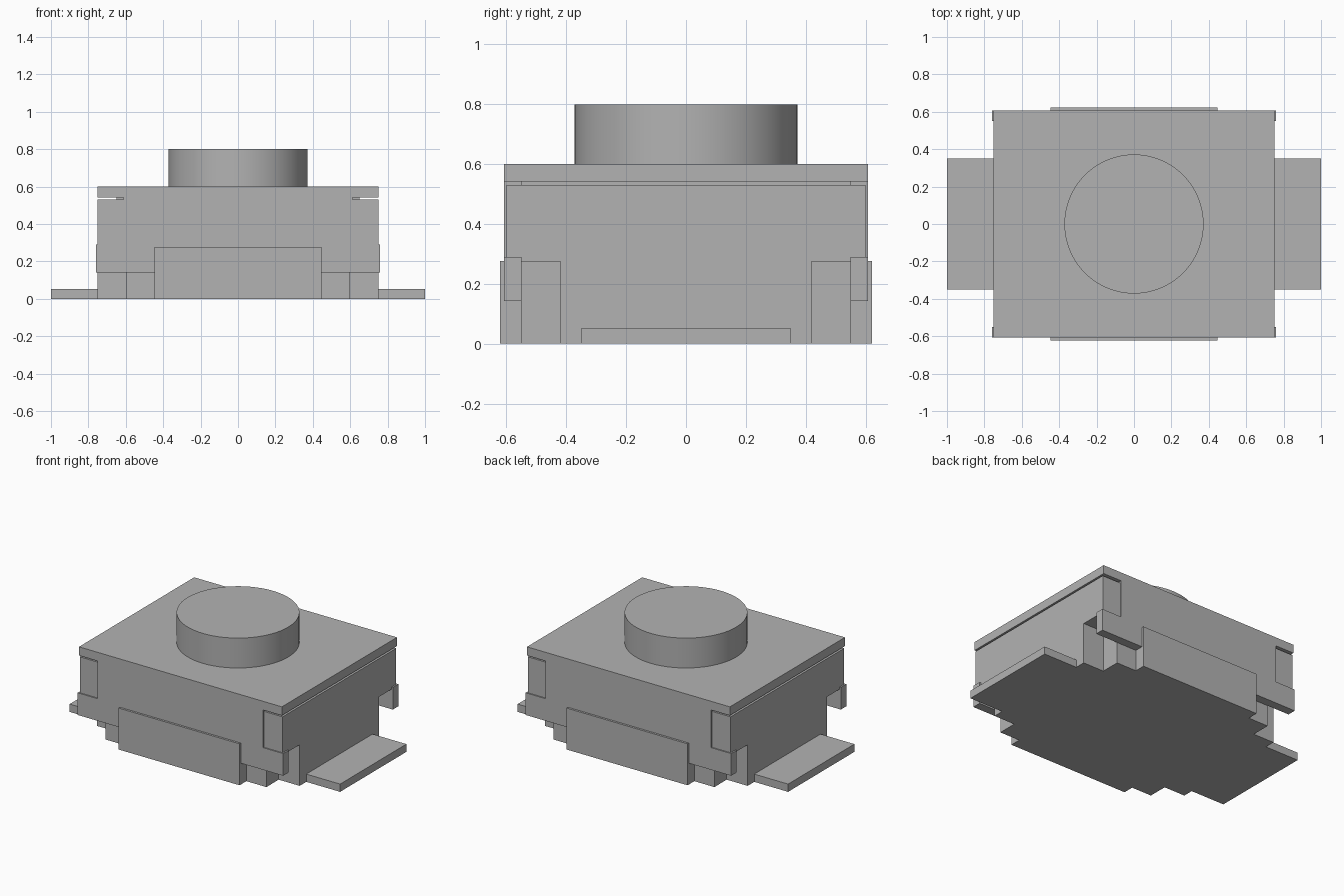
import bpy
import bmesh
import math

cube = bpy.data.objects.get("Cube")
if cube:
    bpy.data.objects.remove(cube, do_unlink=True)

# Single grey material
COLOR = (0.45, 0.45, 0.45, 1.0)
grey = bpy.data.materials.new("plain_grey")
grey.diffuse_color = COLOR
grey.use_nodes = True
grey.node_tree.nodes["Principled BSDF"].inputs["Base Color"].default_value = COLOR


def prism(name, points, offset):
    """Extrude a closed outline of 3D points along an offset."""
    bm = bmesh.new()
    face = bm.faces.new([bm.verts.new(p) for p in points])
    extruded = bmesh.ops.extrude_face_region(bm, geom=[face])["geom"]
    verts = [v for v in extruded if isinstance(v, bmesh.types.BMVert)]
    bmesh.ops.translate(bm, verts=verts, vec=offset)
    bmesh.ops.recalc_face_normals(bm, faces=bm.faces)
    mesh = bpy.data.meshes.new(name)
    bm.to_mesh(mesh)
    bm.free()
    mesh.materials.append(grey)
    obj = bpy.data.objects.new(name, mesh)
    bpy.context.collection.objects.link(obj)
    return obj


def box(name, x, y, z):
    """Box from (min, max) ranges."""
    outline = [(x[0], y[0], z[0]), (x[1], y[0], z[0]),
               (x[1], y[1], z[0]), (x[0], y[1], z[0])]
    return prism(name, outline, (0, 0, z[1] - z[0]))


# Housing: notched base, main block and narrow neck under the cover
quarter = [(0.75, 0.42), (0.595, 0.42), (0.595, 0.55)]
base = (quarter + [(-x, y) for x, y in reversed(quarter)]
        + [(-x, -y) for x, y in quarter] + [(x, -y) for x, y in reversed(quarter)])
prism("housing_base", [(x, y, 0) for x, y in base], (0, 0, 0.275))
box("housing_block", (-0.75, 0.75), (-0.6, 0.6), (0.275, 0.53))
box("housing_neck", (-0.65, 0.65), (-0.55, 0.55), (0.53, 0.542))

# Metal cover plate
box("cover_plate", (-0.75, 0.75), (-0.608, 0.608), (0.542, 0.6))

# Cover skirts with wide lower tabs, and raised plates in their centres
half = [(0.76, 0.142), (0.76, 0.29), (0.612, 0.29), (0.612, 0.542)]
skirt = half + [(-x, z) for x, z in reversed(half)]
for side, s in (("front", -1), ("back", 1)):
    prism(side + "_skirt", [(x, s * 0.55, z) for x, z in skirt], (0, s * 0.058, 0))
    box(side + "_centre_plate", (-0.447, 0.447), sorted((s * 0.55, s * 0.622)), (0, 0.277))

# Solder terminals
for side, s in (("left", 1), ("right", -1)):
    box(side + "_terminal", sorted((s * 0.75, s * 1.0)), (-0.35, 0.35), (0, 0.052))

# Round push button
ring = [(0.372 * math.cos(2 * math.pi * i / 64), 0.372 * math.sin(2 * math.pi * i / 64), 0.6)
        for i in range(64)]
button = prism("push_button", ring, (0, 0, 0.2))
bpy.ops.object.select_all(action="DESELECT")
button.select_set(True)
bpy.context.view_layer.objects.active = button
bpy.ops.object.shade_smooth_by_angle(angle=math.radians(30))
